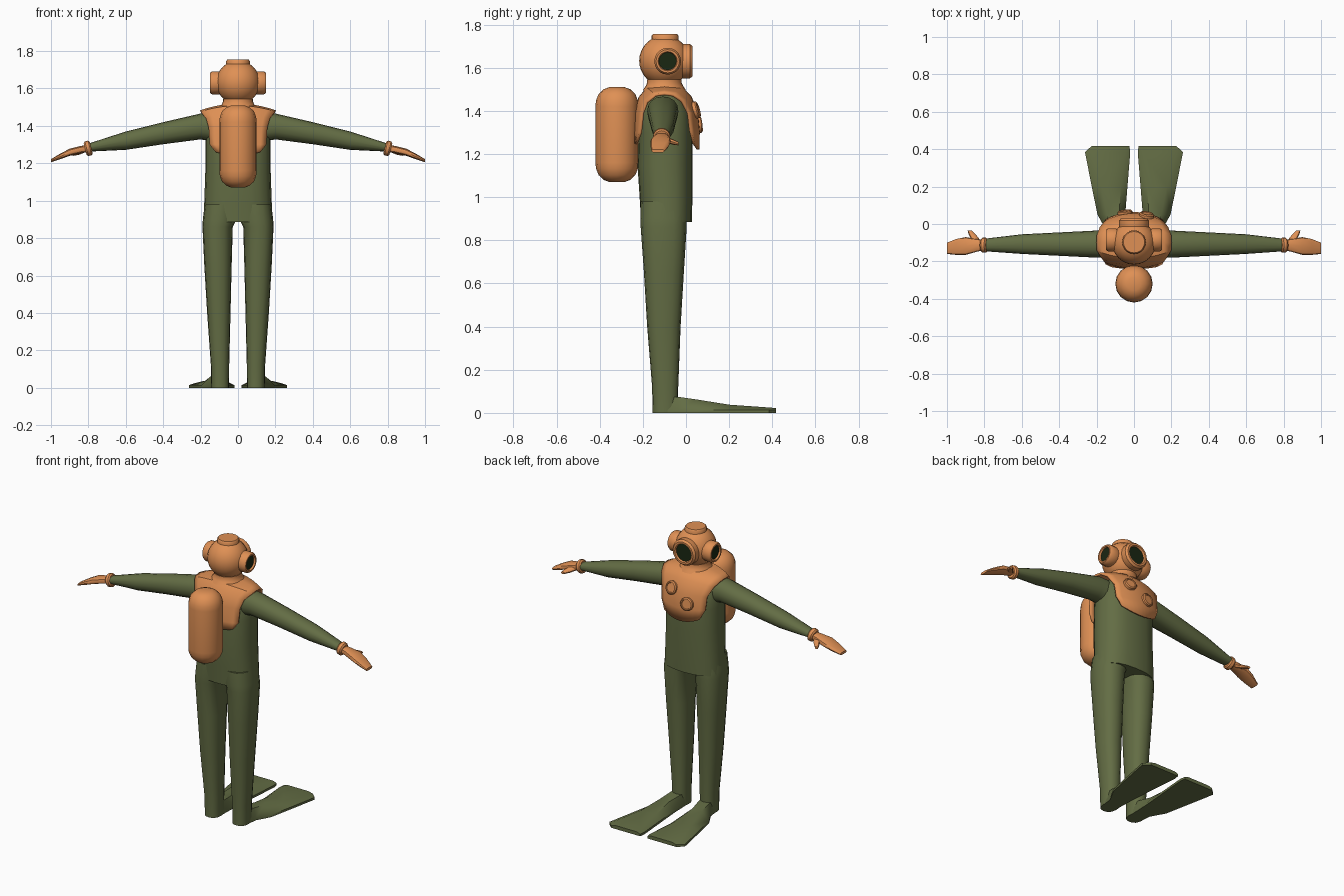
import bpy, bmesh, math
from mathutils import Vector


def material(name, rgb):
    m = bpy.data.materials.new(name)
    m.diffuse_color = (*rgb, 1)
    return m


GREEN = material("suit green", (0.125, 0.152, 0.058))
COPPER = material("copper orange", (0.74, 0.28, 0.09))
GLASS = material("dark glass", (0.010, 0.020, 0.006))


def finish(name, bm, mats, mirror=False, angle=40):
    """Turn a bmesh into a smooth object with sharp edges kept."""
    bmesh.ops.recalc_face_normals(bm, faces=bm.faces[:])
    for f in bm.faces:
        f.smooth = True
    for e in bm.edges:
        e.smooth = e.calc_face_angle(0) < math.radians(angle)
    me = bpy.data.meshes.new(name)
    bm.to_mesh(me)
    bm.free()
    for m in mats:
        me.materials.append(m)
    ob = bpy.data.objects.new(name, me)
    bpy.context.collection.objects.link(ob)
    if mirror:
        mod = ob.modifiers.new("mirror", "MIRROR")
        mod.use_mirror_merge = False
    return ob


def loft(name, rings, mats, mirror=False, cap_mat=0):
    """Bridge closed rings of points and cap both ends."""
    bm = bmesh.new()
    vs = [[bm.verts.new(p) for p in r] for r in rings]
    n = len(rings[0])
    for a, b in zip(vs, vs[1:]):
        for i in range(n):
            j = (i + 1) % n
            bm.faces.new((a[i], a[j], b[j], b[i]))
    bm.faces.new(vs[0])
    bm.faces.new(vs[-1]).material_index = cap_mat
    return finish(name, bm, mats, mirror)


def tube(name, axis, rows, mat, mirror=False, power=2.2, n=16):
    """Rounded sections along an axis; row = position, a0, a1, b0, b1."""
    rings = []
    for pos, a0, a1, b0, b1 in rows:
        ring = []
        for i in range(n):
            t = 2 * math.pi * i / n
            c, s = math.cos(t), math.sin(t)
            p = [(a0 + a1) / 2 + math.copysign(abs(c) ** (2 / power), c) * (a1 - a0) / 2,
                 (b0 + b1) / 2 + math.copysign(abs(s) ** (2 / power), s) * (b1 - b0) / 2]
            p.insert(axis, pos)
            ring.append(p)
        rings.append(ring)
    return loft(name, rings, [mat], mirror)


def lathe(name, profile, centre, direction, mats, mirror=False, n=20, cap_mat=0):
    """Turn a (radius, height) profile about a direction."""
    q = Vector(direction).to_track_quat("Z", "Y")
    rings = [[Vector(centre) + q @ Vector((r * math.cos(2 * math.pi * i / n),
                                           r * math.sin(2 * math.pi * i / n), h))
              for i in range(n)] for r, h in profile]
    return loft(name, rings, mats, mirror, cap_mat)


# --- Suit ---
tube("torso", 2, [
    (0.885, -0.185, 0.185, -0.208, 0.027), (1.0, -0.18, 0.18, -0.215, 0.03),
    (1.15, -0.175, 0.175, -0.225, 0.03), (1.3, -0.175, 0.175, -0.22, 0.03),
    (1.4, -0.172, 0.172, -0.215, 0.02), (1.45, -0.15, 0.15, -0.19, -0.01),
    (1.485, -0.08, 0.08, -0.16, -0.04)], GREEN, power=2.5, n=20)
tube("legs", 2, [
    (0, 0.048, 0.143, -0.155, -0.037), (0.12, 0.047, 0.145, -0.157, -0.036),
    (0.4, 0.04, 0.165, -0.18, -0.025), (0.65, 0.034, 0.18, -0.195, -0.01),
    (0.86, 0.028, 0.19, -0.21, 0.003), (0.9, 0.008, 0.188, -0.212, 0.003),
    (0.98, 0.005, 0.178, -0.21, 0.0)], GREEN, True, 2.4)
tube("arms", 0, [
    (0.1, -0.175, -0.04, 1.31, 1.468), (0.2, -0.18, -0.035, 1.328, 1.466),
    (0.4, -0.17, -0.045, 1.302, 1.42), (0.6, -0.16, -0.055, 1.272, 1.37),
    (0.81, -0.145, -0.08, 1.262, 1.302)], GREEN, True)

# Swim fins: y, inner x, outer x, ridge inner, ridge outer, ridge height
fin_rows = [(-0.10, 0.052, 0.14, 0.06, 0.13, 0.075),
            (-0.035, 0.05, 0.148, 0.065, 0.135, 0.074),
            (0.05, 0.047, 0.195, 0.08, 0.145, 0.062),
            (0.20, 0.035, 0.226, 0.07, 0.175, 0.038),
            (0.385, 0.02, 0.262, 0.045, 0.23, 0.025),
            (0.418, 0.025, 0.225, 0.05, 0.20, 0.022)]
loft("swim_fins", [[(a, y, 0), (b, y, 0), (b, y, 0.014), (d, y, h), (c, y, h), (a, y, 0.014)]
                   for y, a, b, c, d, h in fin_rows], [GREEN], True)

# --- Gloves ---
lathe("cuffs", [(0.033, 0), (0.04, 0.007), (0.04, 0.025), (0.033, 0.033)],
      (0.785, -0.113, 1.284), (1, 0, -0.25), [COPPER], True, 16)
tube("hands", 0, [
    (0.80, -0.14, -0.085, 1.26, 1.30), (0.84, -0.148, -0.08, 1.254, 1.293),
    (0.90, -0.165, -0.07, 1.24, 1.278), (0.95, -0.165, -0.08, 1.222, 1.252),
    (1.0, -0.16, -0.10, 1.206, 1.222)], COPPER, True, 2.8, 12)
tube("thumbs", 1, [
    (-0.10, 0.81, 0.86, 1.255, 1.285), (-0.06, 0.843, 0.882, 1.243, 1.268),
    (-0.035, 0.868, 0.89, 1.24, 1.256)], COPPER, True, 2.2, 8)

# --- Breastplate: strip from chest over the shoulders to the back ---
# row = half width, centre y, edge y, centre z, edge z
plate_rows = [(0.12, 0.056, 0.035, 1.22, 1.25), (0.15, 0.058, 0.02, 1.30, 1.31),
              (0.155, 0.05, 0.01, 1.39, 1.39), (0.18, 0.02, -0.02, 1.465, 1.445),
              (0.197, -0.02, -0.06, 1.503, 1.472), (0.2, -0.10, -0.10, 1.513, 1.478),
              (0.197, -0.18, -0.14, 1.503, 1.472), (0.17, -0.215, -0.18, 1.46, 1.44),
              (0.155, -0.23, -0.20, 1.39, 1.39), (0.15, -0.235, -0.21, 1.30, 1.30),
              (0.12, -0.235, -0.225, 1.245, 1.26)]
bm = bmesh.new()
grid = []
for w, yc, ye, zc, ze in plate_rows:
    ts = [i / 5 for i in range(-5, 6)]
    grid.append([bm.verts.new((t * w, yc + (ye - yc) * t * t, zc + (ze - zc) * t * t)) for t in ts])
for a, b in zip(grid, grid[1:]):
    for i in range(10):
        bm.faces.new((a[i], a[i + 1], b[i + 1], b[i]))
plate = finish("breastplate", bm, [COPPER])
solid = plate.modifiers.new("thickness", "SOLIDIFY")
solid.thickness = 0.012
solid.offset = 0

# Chest weights
for name, pos, direction in (("upper_chest_disc", (0.065, 0.032, 1.40), (0.15, 1, 0.3)),
                             ("lower_chest_disc", (-0.047, 0.045, 1.335), (-0.1, 1, 0.12))):
    lathe(name, [(0.04, 0), (0.04, 0.022), (0.034, 0.028), (0.029, 0.028), (0.027, 0.024)],
          pos, direction, [COPPER], n=16)

# --- Helmet ---
bm = bmesh.new()
bmesh.ops.create_uvsphere(bm, u_segments=24, v_segments=16, radius=0.117)
bmesh.ops.translate(bm, verts=bm.verts[:], vec=(0, -0.10, 1.632))
finish("helmet", bm, [COPPER])
lathe("neck_ring", [(0.10, 0), (0.087, 0.02), (0.08, 0.035), (0.08, 0.05)],
      (0, -0.10, 1.495), (0, 0, 1), [COPPER], n=24)
lathe("top_cap", [(0.063, 0), (0.063, 0.025), (0.057, 0.033)],
      (0, -0.097, 1.722), (0, 0, 1), [COPPER])


def port(name, centre, direction, r, depth, mirror=False):
    """Porthole with a rim and a recessed glass face."""
    lathe(name, [(r * 0.95, 0), (r, 0.012), (r, depth - 0.012), (r * 0.87, depth),
                 (r * 0.72, depth), (r * 0.66, depth - 0.01)],
          centre, direction, [COPPER, GLASS], mirror, 20, 1)


port("front_port", (0, -0.03, 1.63), (0, 1, 0), 0.08, 0.06)
port("side_ports", (0.09, -0.085, 1.63), (1, 0, 0), 0.062, 0.06, True)

# --- Air tank ---
lathe("air_tank", [(0.035, 0), (0.062, 0.01), (0.085, 0.032), (0.097, 0.062), (0.1, 0.09),
                   (0.1, 0.35), (0.097, 0.378), (0.085, 0.408), (0.062, 0.43), (0.035, 0.44)],
      (0, -0.32, 1.07), (0, 0, 1), [COPPER], n=16)
